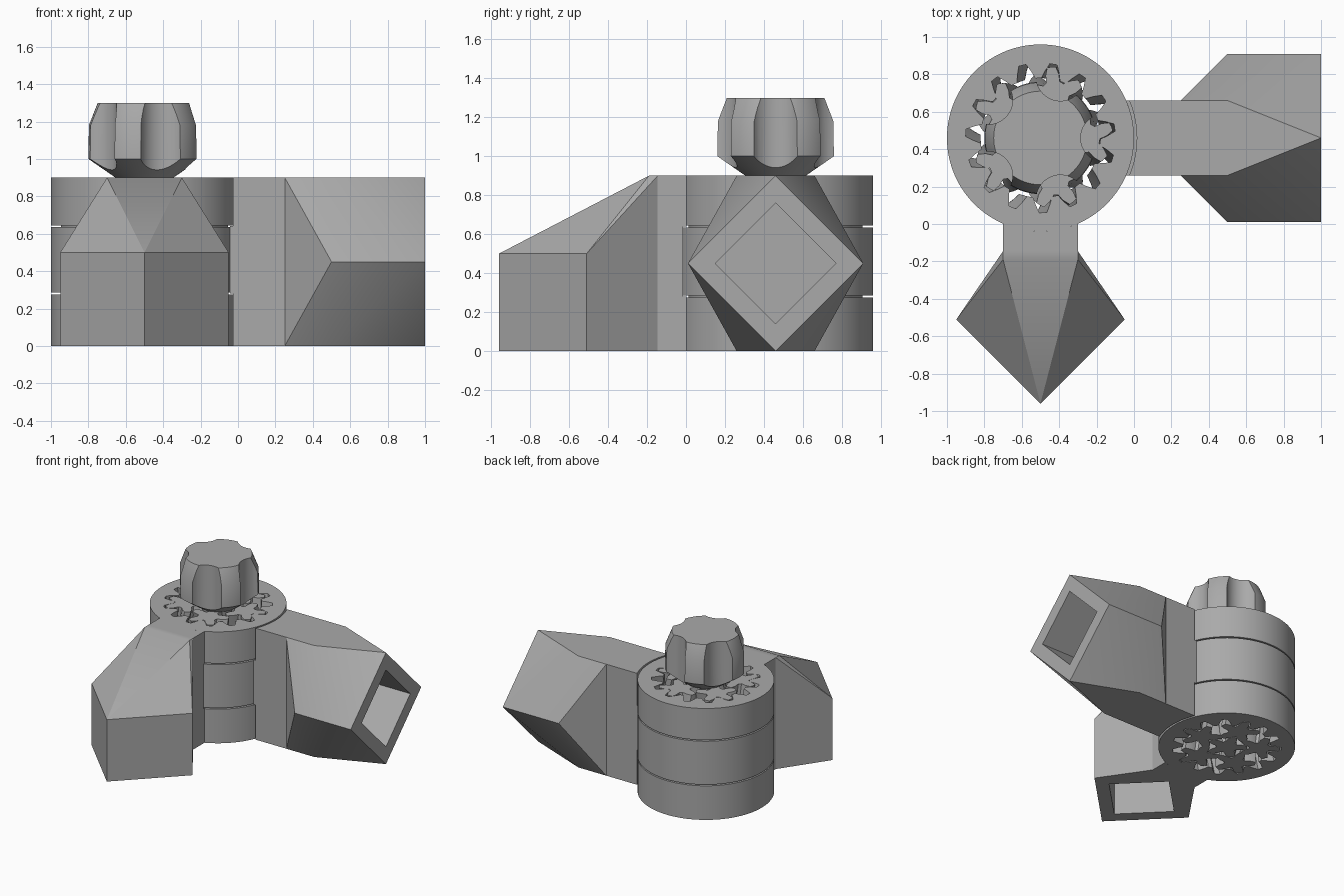
import bpy, bmesh, math
from math import sin, cos, tau, radians
from mathutils import Vector

cube = bpy.data.objects.get("Cube")
if cube:
    bpy.data.objects.remove(cube, do_unlink=True)

grey = bpy.data.materials.new("plain grey")
grey.use_nodes = True
grey.diffuse_color = (0.4, 0.4, 0.4, 1)
grey.node_tree.nodes["Principled BSDF"].inputs["Base Color"].default_value = (0.4, 0.4, 0.4, 1)

HUB = Vector((-0.5, 0.46))      # hinge axis
TOP, HIGH, LOW = 0.9, 0.64, 0.28
LEVELS = [0, LOW, HIGH, TOP]    # boundaries of the three hinge layers
GAP = 0.005


def finish(bm, name):
    bmesh.ops.remove_doubles(bm, verts=bm.verts, dist=1e-5)
    bmesh.ops.recalc_face_normals(bm, faces=bm.faces)
    mesh = bpy.data.meshes.new(name)
    bm.to_mesh(mesh)
    bm.free()
    mesh.materials.append(grey)
    obj = bpy.data.objects.new(name, mesh)
    bpy.context.collection.objects.link(obj)
    return obj


def loft(name, loops, closed=False):
    """Skin a stack of loops; close it with caps or by joining the last to the first."""
    bm = bmesh.new()
    rows = [[bm.verts.new(p) for p in loop] for loop in loops]
    pairs = list(zip(rows, rows[1:] + rows[:1] if closed else rows[1:]))
    for a, b in pairs:
        n = len(a)
        for i in range(n):
            bm.faces.new((a[i], a[(i + 1) % n], b[(i + 1) % n], b[i]))
    if not closed:
        bm.faces.new(rows[0])
        bm.faces.new(rows[-1])
    return finish(bm, name)


def hull(name, points):
    bm = bmesh.new()
    for p in points:
        bm.verts.new(p)
    bmesh.ops.convex_hull(bm, input=bm.verts)
    bmesh.ops.dissolve_limit(bm, angle_limit=0.01, verts=bm.verts, edges=bm.edges)
    return finish(bm, name)


def circle(r, z, n=120, centre=HUB):
    return [(centre.x + r * cos(tau * i / n), centre.y + r * sin(tau * i / n), z) for i in range(n)]


def gear_loop(teeth, pitch, depth, z, turn=0, centre=HUB):
    shape = [(-.12, 1), (0, 1), (.12, 1), (.25, 0), (.38, -1), (.5, -1), (.62, -1), (.75, 0)]
    out = []
    for t in range(teeth):
        for f, h in shape:
            a = tau * (t + f) / teeth + turn
            r = pitch + depth * h
            out.append((centre.x + r * cos(a), centre.y + r * sin(a), z))
    return out


def twist(z):
    """Zigzag helix of the ring teeth, reversing in each layer."""
    if z < LOW:
        return radians(8) * z / LOW
    if z < HIGH:
        return radians(8) * (1 - (z - LOW) / (HIGH - LOW))
    return radians(8) * (z - HIGH) / (TOP - HIGH)


def cut(obj, cutters):
    for c in cutters:
        mod = obj.modifiers.new("cut", 'BOOLEAN')
        mod.operation, mod.solver, mod.object = 'DIFFERENCE', 'EXACT', c
        bpy.context.view_layer.objects.active = obj
        bpy.ops.object.modifier_apply(modifier=mod.name)
        bpy.data.objects.remove(c, do_unlink=True)


parts = []

# Three ring gears with narrow grooves between them
for name, z0, z1 in (("lower_ring", 0, LOW - GAP), ("middle_ring", LOW + GAP, HIGH - GAP),
                     ("upper_ring", HIGH + GAP, TOP)):
    steps = [z0 + (z1 - z0) * i / 4 for i in range(5)]
    inner = [gear_loop(15, 0.36, 0.04, z, twist(z)) for z in steps]
    parts.append(loft(name, inner + [circle(0.5, z1), circle(0.5, z0)], closed=True))

# Lips that close the grooves on the inside
for name, z in (("lower_lip", LOW), ("upper_lip", HIGH)):
    parts.append(loft(name, [circle(r, z + d) for r, d in
                             ((.42, -.01), (.42, .01), (.447, .01), (.447, -.01))], closed=True))

# Sun gear and five planet gears, flat on the layer boundaries
zs = sorted({a + (b - a) * i / 4 for a, b in zip(LEVELS, LEVELS[1:]) for i in range(5)})
parts.append(loft("sun_gear", [gear_loop(5, 0.115, 0.035, z, -3 * twist(z)) for z in zs]))
for k in range(5):
    a = tau * k / 5
    c = HUB + 0.24 * Vector((cos(a), sin(a)))
    parts.append(loft(f"planet_gear_{k + 1}",
                      [gear_loop(5, 0.115, 0.037, z, a + 3 * twist(z), c) for z in zs]))

# Fluted knob
knob = loft("knob", [circle(r, z, 90) for r, z in ((.155, .9), (.3, 1), (.297, 1.18), (.25, 1.3))])
flutes = []
for k in range(5):
    a = tau * k / 5
    c = HUB + 0.345 * Vector((cos(a), sin(a)))
    flutes.append(loft("flute_cutter", [circle(.13, z, 48, c) for z in (.85, 1.35)]))
cut(knob, flutes)
parts.append(knob)


def arm_blocks(name, direction, end, radii):
    """Straight arm, hollowed to fit round the hub, one block for each layer."""
    d = Vector(direction)
    side = Vector((-d.y, d.x))
    for i, r in enumerate(radii):
        half = math.asin(0.2 / r)
        angles = [half - 2 * half * j / 12 for j in range(13)]
        flat = [HUB + d * end - side * 0.2, HUB + d * end + side * 0.2]
        flat += [HUB + r * (d * cos(a) + side * sin(a)) for a in angles]
        parts.append(loft(f"{name}_{i + 1}", [[(p.x, p.y, z) for p in flat] for z in LEVELS[i:i + 2]]))


arm_blocks("side_arm", (1, 0), 0.75, (.515, .5, .515))
arm_blocks("front_arm", (0, -1), 0.605, (.5, .515, .5))


def diamond_x(x, r):
    return [(x, HUB.y + r * cos(tau * i / 4), 0.45 + r * sin(tau * i / 4)) for i in range(4)]


def diamond_z(z, r):
    return [(HUB.x + r * cos(tau * i / 4), -0.51 + r * sin(tau * i / 4), z) for i in range(4)]


# Side socket: square bar on its edge, blended into the arm
ends = [(x, HUB.y + s * 0.2, z) for x in (.25, .5) for s in (-1, 1) for z in (0, TOP)]
side_socket = hull("side_socket", ends + diamond_x(.5, .45) + diamond_x(1, .45))
cut(side_socket, [loft("socket_cutter", [diamond_x(.55, .31), diamond_x(1.1, .31)])])
parts.append(side_socket)

# Front socket: upright square bar, open below, blended into the arm
ends = [(HUB.x + s * 0.2, y, z) for s in (-1, 1) for y, z in ((-.145, 0), (-.145, TOP), (-.19, TOP))]
corners = [p for z in (0, .5) for p in diamond_z(z, .45) if p[1] < -0.3]
front_socket = hull("front_socket", ends + corners)
cut(front_socket, [loft("socket_cutter", [diamond_z(-.1, .31), diamond_z(.4, .31)])])
parts.append(front_socket)

# Smooth round walls, keep sharp edges
bpy.ops.object.select_all(action='DESELECT')
for obj in parts:
    obj.select_set(True)
bpy.context.view_layer.objects.active = parts[0]
bpy.ops.object.shade_smooth_by_angle(angle=radians(30))
